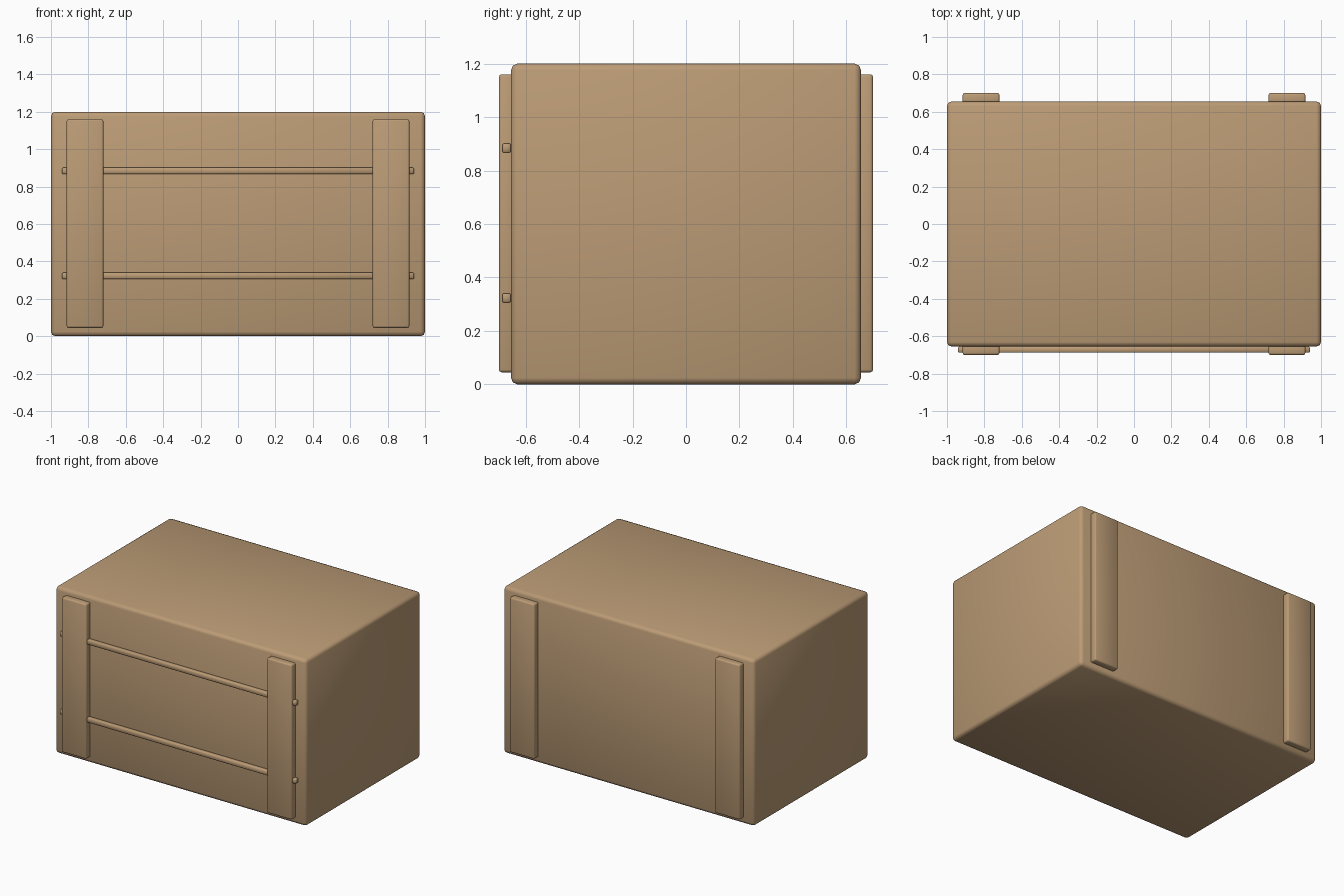
import bpy
from mathutils import Vector

cube = bpy.data.objects.get("Cube")
if cube:
    bpy.data.objects.remove(cube, do_unlink=True)

wood = bpy.data.materials.new("light_brown_wood")
wood.use_nodes = True
colour = (0.50, 0.33, 0.18, 1)
wood.diffuse_color = colour
wood.node_tree.nodes["Principled BSDF"].inputs["Base Color"].default_value = colour


def box(name, low, high, bevel, segments):
    """Bevelled, smooth-shaded box between two corners."""
    low, high = Vector(low), Vector(high)
    bpy.ops.mesh.primitive_cube_add(size=1, location=(low + high) / 2)
    obj = bpy.context.object
    obj.name = name
    obj.scale = high - low
    bpy.ops.object.transform_apply(location=False, rotation=False, scale=True)
    mod = obj.modifiers.new("rounded_edges", "BEVEL")
    mod.width = bevel
    mod.segments = segments
    bpy.ops.object.modifier_apply(modifier=mod.name)
    bpy.ops.object.shade_smooth_by_angle(angle=1.0)
    obj.data.materials.append(wood)
    return obj


# Main crate body
box("crate_body", (-1, -0.655, 0), (1, 0.655, 1.2), 0.024, 2)

# Upright battens on the front and back
for side, sx in (("left", 1), ("right", -1)):
    for face, sy in (("front", -1), ("back", 1)):
        xs = sorted((sx * 0.72, sx * 0.916))
        ys = sorted((sy * 0.64, sy * 0.70))
        box(f"{face}_{side}_batten", (xs[0], ys[0], 0.045),
            (xs[1], ys[1], 1.16), 0.01, 2)

# Thin horizontal rails passing through the front battens
for level, z in (("lower", 0.323), ("upper", 0.884)):
    box(f"{level}_front_rail", (-0.94, -0.687, z - 0.017),
        (0.94, -0.656, z + 0.017), 0.004, 1)
